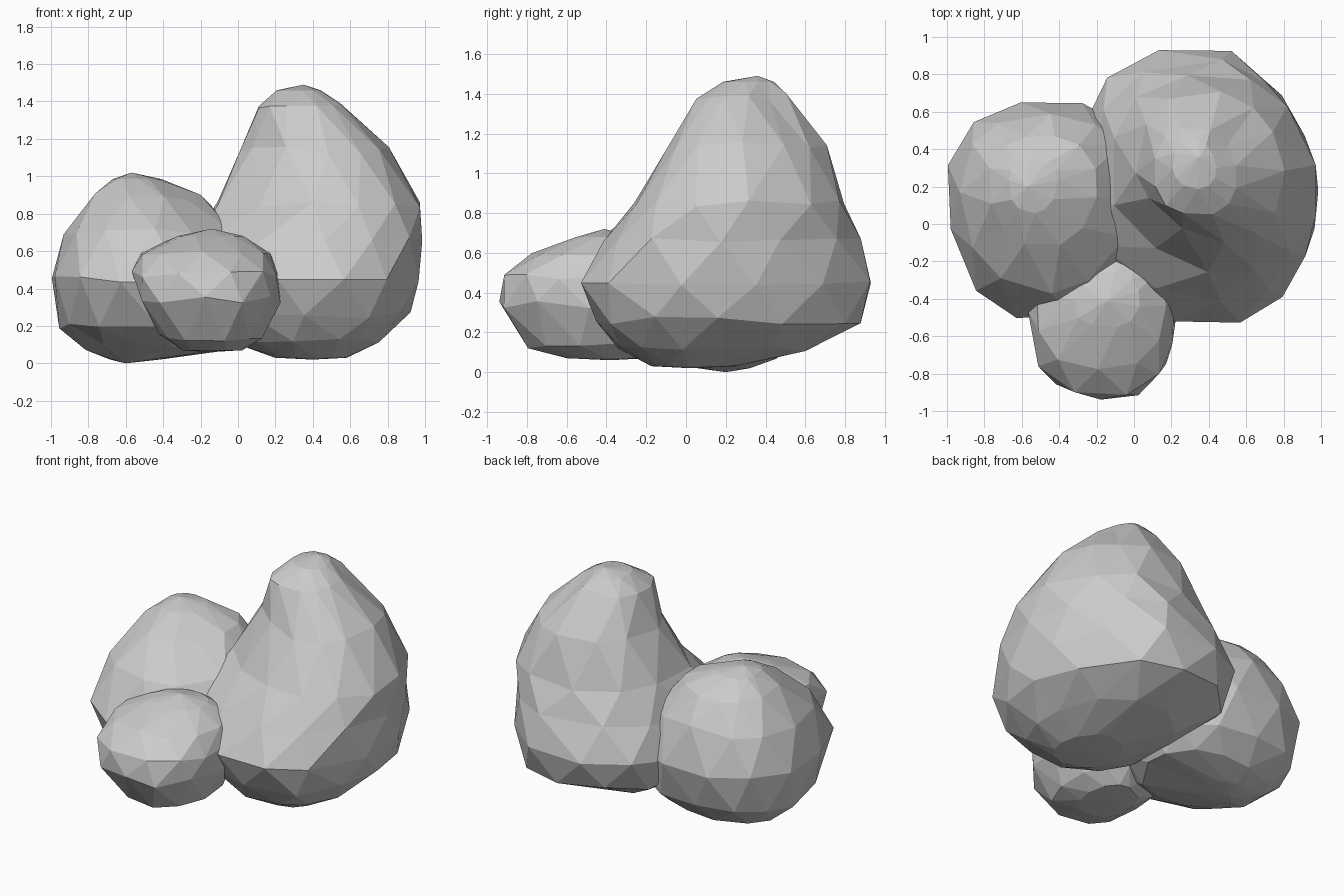
import bpy, bmesh, math, random

if "Cube" in bpy.data.objects:
    bpy.data.objects.remove(bpy.data.objects["Cube"])


def boulder(name, layers, caps, pivot, powers, sides=12, seed=1):
    """Loft staggered, slightly irregular rings into a faceted rock.
    layers: (z, xmin, xmax, ymin, ymax[, front-left roundness]);
    pivot: where the widest points fall inside each ring (0..1);
    powers: roundness per quadrant (back right, back left, front left, front right)."""
    rng = random.Random(seed)
    bm = bmesh.new()
    rings = []
    for i, layer in enumerate(layers):
        z, x0, x1, y0, y1 = layer[:5]
        pw = list(powers)
        if len(layer) > 5:
            pw[2] = layer[5]
        ox, oy = x0 + (x1 - x0) * pivot[0], y0 + (y1 - y0) * pivot[1]
        ring = []
        for j in range(sides):
            a = 2 * math.pi * (j + 0.5 * (i % 2)) / sides + rng.uniform(-0.08, 0.08)
            a %= 2 * math.pi
            e = 2 / pw[int(a // (math.pi / 2)) % 4]
            c, s = math.cos(a), math.sin(a)
            k = rng.uniform(1.0, 1.03)
            dx = abs(c) ** e * k * (x1 - ox if c > 0 else x0 - ox)
            dy = abs(s) ** e * k * (y1 - oy if s > 0 else y0 - oy)
            dz = rng.uniform(-0.02, 0.02) if 0 < i < len(layers) - 1 else 0
            ring.append(bm.verts.new((ox + dx, oy + dy, z + dz)))
        rings.append(ring)
    for i in range(len(rings) - 1):
        a, b = rings[i], rings[i + 1]
        if i % 2:
            a, b = b, a
        for j in range(sides):
            n = (j + 1) % sides
            bm.faces.new((a[j], a[n], b[j]))
            bm.faces.new((a[n], b[n], b[j]))
    for ring, co in ((rings[0], caps[0]), (rings[-1], caps[1])):
        tip = bm.verts.new(co)
        for j in range(sides):
            bm.faces.new((ring[j], ring[(j + 1) % sides], tip))
    bmesh.ops.recalc_face_normals(bm, faces=bm.faces)
    mesh = bpy.data.meshes.new(name)
    bm.to_mesh(mesh)
    bm.free()
    obj = bpy.data.objects.new(name, mesh)
    bpy.context.collection.objects.link(obj)
    return obj


# Tall rock at the right, with a hollow above its front-left shoulder
boulder("tall_rock", [
    (0.03, 0.20, 0.58, -0.17, 0.25),
    (0.11, -0.02, 0.75, -0.34, 0.60),
    (0.26, -0.24, 0.92, -0.45, 0.87),
    (0.44, -0.32, 0.97, -0.53, 0.94),
    (0.66, -0.24, 0.98, -0.40, 0.87, 2.1),
    (0.85, -0.13, 0.98, -0.26, 0.80, 1.6),
    (1.14, 0.02, 0.80, -0.09, 0.70, 1.5),
    (1.38, 0.11, 0.55, 0.05, 0.52, 2.4),
    (1.46, 0.21, 0.44, 0.19, 0.44)],
    ((0.40, 0.02, 0.02), (0.35, 0.36, 1.49)),
    (0.56, 0.45), (1.75, 2.7, 2.1, 2.3), 12, 3)

# Rounded rock at the left
boulder("left_rock", [
    (0.02, -0.68, -0.42, 0.06, 0.32),
    (0.08, -0.82, -0.03, -0.20, 0.46),
    (0.20, -0.95, 0.06, -0.40, 0.59),
    (0.45, -1.00, 0.10, -0.52, 0.66),
    (0.71, -0.93, 0.00, -0.36, 0.58),
    (0.89, -0.77, -0.20, -0.12, 0.47),
    (0.985, -0.67, -0.41, 0.06, 0.34)],
    ((-0.60, 0.20, 0.0), (-0.57, 0.20, 1.02)),
    (0.48, 0.6), (2.2, 2.2, 2.1, 2.1), 12, 7)

# Small rock in front
boulder("front_rock", [
    (0.07, -0.30, 0.02, -0.60, -0.20),
    (0.14, -0.42, 0.13, -0.79, -0.10),
    (0.34, -0.53, 0.22, -0.93, -0.04),
    (0.48, -0.56, 0.22, -0.92, -0.04),
    (0.59, -0.52, 0.17, -0.77, -0.14),
    (0.68, -0.32, 0.03, -0.55, -0.26)],
    ((-0.15, -0.38, 0.06), (-0.14, -0.41, 0.72)),
    (0.58, 0.5), (2.0, 2.0, 2.7, 2.1), 11, 5)
